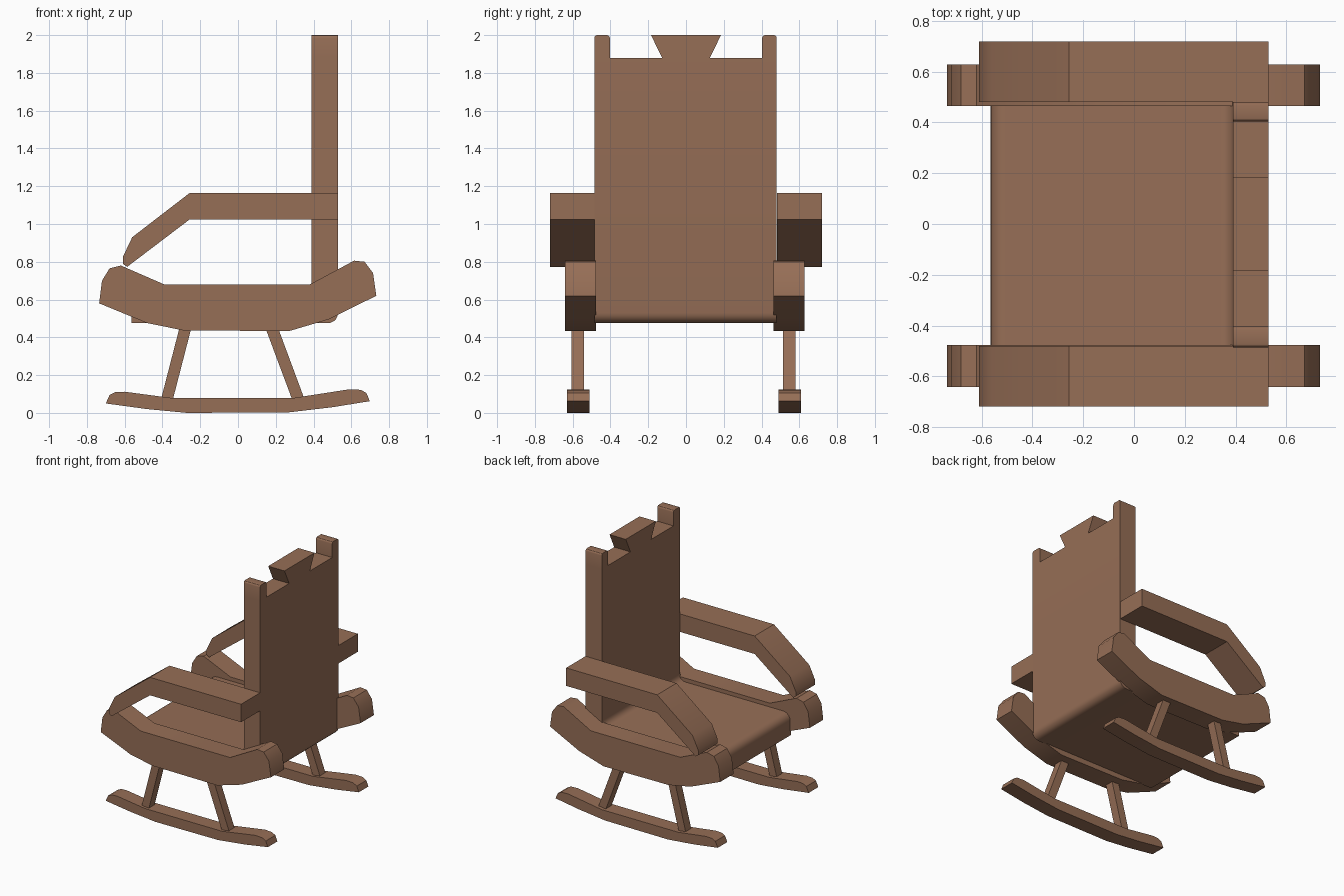
import bpy, bmesh, math

if "Cube" in bpy.data.objects:
    bpy.data.objects.remove(bpy.data.objects["Cube"])

wood = bpy.data.materials.new("brown wood")
wood.diffuse_color = (0.305, 0.156, 0.093, 1)
wood.use_nodes = True
wood.node_tree.nodes["Principled BSDF"].inputs["Base Color"].default_value = wood.diffuse_color


def prism(name, profile, lo, hi, axis="y"):
    """Extrude a 2D outline (x,z along y, or y,z along x) from lo to hi."""
    bm = bmesh.new()
    if axis == "y":
        pts = lambda t: [bm.verts.new((a, t, b)) for a, b in profile]
    else:
        pts = lambda t: [bm.verts.new((t, a, b)) for a, b in profile]
    v0, v1 = pts(lo), pts(hi)
    bm.faces.new(v0)
    bm.faces.new(v1)
    n = len(profile)
    for i in range(n):
        j = (i + 1) % n
        bm.faces.new((v0[i], v0[j], v1[j], v1[i]))
    bmesh.ops.recalc_face_normals(bm, faces=bm.faces[:])
    me = bpy.data.meshes.new(name)
    bm.to_mesh(me)
    bm.free()
    me.materials.append(wood)
    ob = bpy.data.objects.new(name, me)
    bpy.context.collection.objects.link(ob)
    bpy.ops.object.select_all(action="DESELECT")
    ob.select_set(True)
    bpy.context.view_layer.objects.active = ob
    bpy.ops.object.shade_smooth_by_angle(angle=math.radians(30))
    return ob


def arc(cx, cz, r, a0, a1, n=5):
    return [(cx + r * math.cos(math.radians(a0 + (a1 - a0) * i / n)),
             cz + r * math.sin(math.radians(a0 + (a1 - a0) * i / n)))
            for i in range(n + 1)]


# seat and backrest: one L-shaped section with rounded corners
seat = [(-0.565, 0.475)]
seat += arc(-0.505, 0.59, 0.06, 180, 90)
seat += arc(0.34, 0.70, 0.05, 270, 360)
seat += [(0.39, 1.88), (0.53, 1.88)]
seat += arc(0.475, 0.53, 0.055, 0, -90)
prism("seat_and_backrest", seat, -0.485, 0.48)

# crest: two rounded posts and a flared middle block
for name, a, b in (("left", -0.485, -0.403), ("right", 0.403, 0.48)):
    post = [(a, 1.88), (b, 1.88)] + arc(b - 0.015, 1.985, 0.015, 0, 90, 3) \
        + arc(a + 0.015, 1.985, 0.015, 90, 180, 3)
    prism("crest_post_" + name, post, 0.39, 0.53, "x")
prism("crest_block", [(-0.127, 1.88), (0.127, 1.88), (0.185, 2), (-0.185, 2)],
      0.39, 0.53, "x")

rail = [(-0.735, 0.58), (-0.72, 0.70), (-0.68, 0.765), (-0.62, 0.78),
        (-0.39, 0.68), (0.38, 0.68), (0.615, 0.806), (0.67, 0.80),
        (0.715, 0.74), (0.732, 0.62), (0.48, 0.495), (0.27, 0.433),
        (-0.29, 0.437), (-0.48, 0.475)]
arm = [(0.53, 1.165), (-0.255, 1.165), (-0.56, 0.93), (-0.61, 0.825),
       (-0.61, 0.79), (-0.587, 0.773), (-0.255, 1.025), (0.53, 1.025)]
runner = [(-0.70, 0.05), (-0.68, 0.095), (-0.65, 0.11), (-0.60, 0.112),
          (-0.36, 0.08), (0.30, 0.08), (0.59, 0.125), (0.65, 0.122),
          (0.68, 0.105), (0.698, 0.062), (0.50, 0.03), (0.27, 0.003),
          (-0.27, 0), (-0.48, 0.02)]
front_leg = [(-0.408, 0.07), (-0.345, 0.07), (-0.247, 0.45), (-0.31, 0.45)]
back_leg = [(0.287, 0.07), (0.353, 0.07), (0.212, 0.45), (0.145, 0.45)]

# side parts, repeated left and right
for side, s in (("left", -1), ("right", 1)):
    for name, prof, c, half in (("side_rail", rail, s * 0.552 - 0.006, 0.0825),
                                ("armrest", arm, s * 0.60, 0.119),
                                ("runner", runner, s * 0.56 - 0.01, 0.059),
                                ("front_leg", front_leg, s * 0.56 - 0.013, 0.034),
                                ("back_leg", back_leg, s * 0.56 - 0.013, 0.034)):
        prism(name + "_" + side, prof, c - half, c + half)
